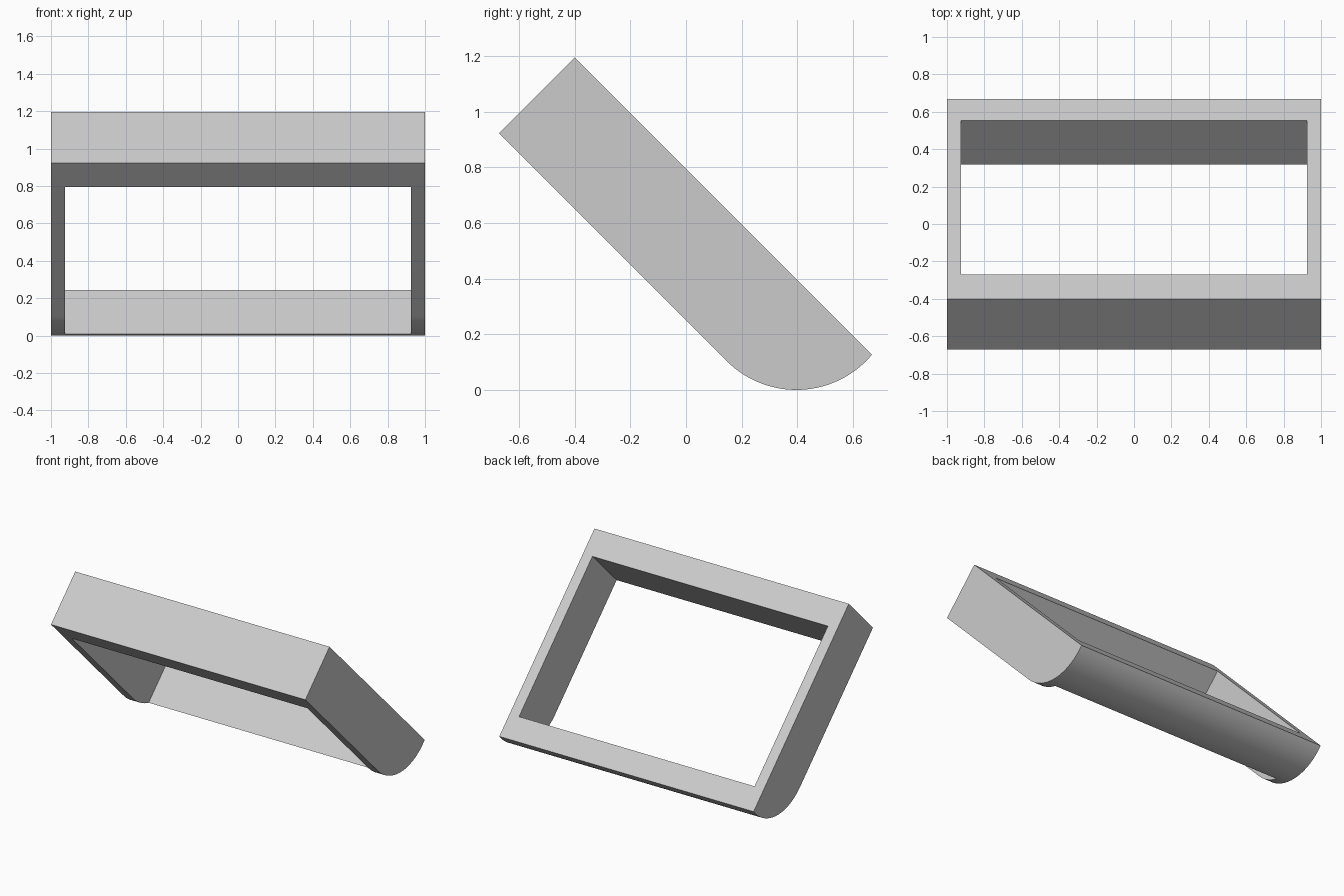
import bpy
import bmesh
from math import radians, sin, cos
from mathutils import Matrix, Vector

cube = bpy.data.objects.get("Cube")
if cube:
    bpy.data.objects.remove(cube, do_unlink=True)

grey = bpy.data.materials.new("light grey")
grey.use_nodes = True
grey.diffuse_color = (0.6, 0.6, 0.6, 1)
grey.node_tree.nodes["Principled BSDF"].inputs["Base Color"].default_value = (0.6, 0.6, 0.6, 1)


def make_object(name, bm):
    bmesh.ops.recalc_face_normals(bm, faces=bm.faces)
    mesh = bpy.data.meshes.new(name)
    bm.to_mesh(mesh)
    bm.free()
    mesh.materials.append(grey)
    obj = bpy.data.objects.new(name, mesh)
    bpy.context.collection.objects.link(obj)
    return obj


# Leaning side profile (y, z), with a rounded foot tangent to the underside
RADIUS, FOOT_Y, STEPS = 0.355, 0.397, 32
START, END = radians(225), radians(320)
profile = [(-0.4, 1.196), (-0.672, 0.923)]
for i in range(STEPS + 1):
    a = START + (END - START) * i / STEPS
    profile.append((FOOT_Y + RADIUS * cos(a), RADIUS + RADIUS * sin(a)))

# Solid slab, extruded across the full width
bm = bmesh.new()
side = bm.faces.new([bm.verts.new((-1, y, z)) for y, z in profile])
extruded = bmesh.ops.extrude_face_region(bm, geom=[side])["geom"]
bmesh.ops.translate(bm, vec=(2, 0, 0),
                    verts=[v for v in extruded if isinstance(v, bmesh.types.BMVert)])
frame = make_object("tilted_frame", bm)

# Rectangular opening, cut square to the sloping top
top_edge, low_edge = Vector((0, -0.271, 1.067)), Vector((0, 0.553, 0.243))
bm = bmesh.new()
bmesh.ops.create_cube(bm, size=1)
bmesh.ops.scale(bm, vec=(1.852, (low_edge - top_edge).length, 2), verts=bm.verts)
bmesh.ops.transform(bm, verts=bm.verts,
                    matrix=Matrix.Translation((top_edge + low_edge) / 2)
                    @ Matrix.Rotation(radians(-45), 4, "X"))
cutter = make_object("opening_cutter", bm)
cutter.hide_render = True

cut = frame.modifiers.new("opening", "BOOLEAN")
cut.operation = "DIFFERENCE"
cut.solver = "EXACT"
cut.object = cutter
bpy.context.view_layer.objects.active = frame
frame.select_set(True)
bpy.ops.object.modifier_apply(modifier=cut.name)
bpy.data.objects.remove(cutter, do_unlink=True)

# Smooth foot, crisp edges elsewhere
bpy.ops.object.shade_smooth_by_angle(angle=radians(30))
